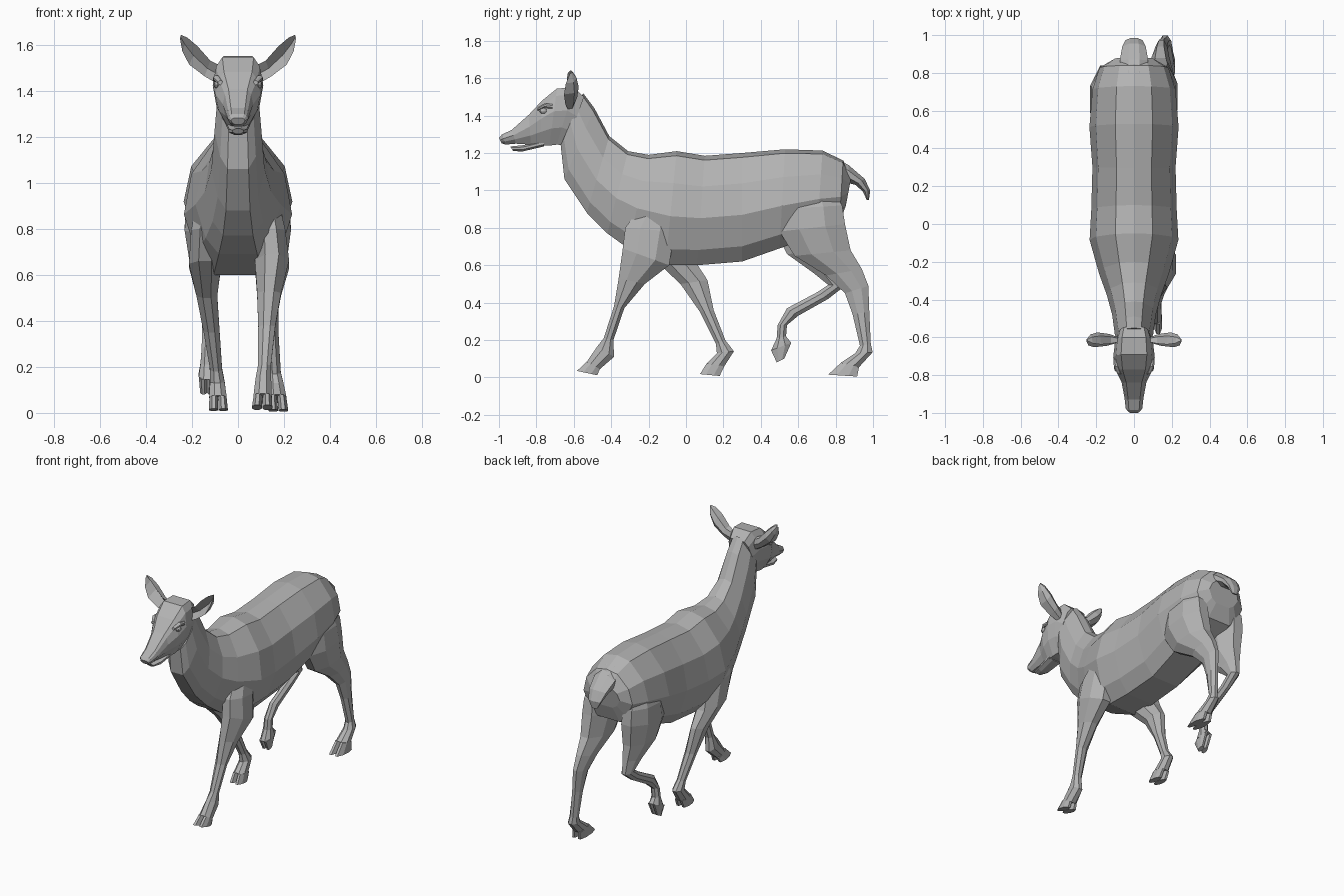
import bpy, bmesh
from mathutils import Matrix

coat = bpy.data.materials.new("grey_coat")
coat.diffuse_color = (0.45, 0.45, 0.45, 1)


def finish(bm, name):
    bmesh.ops.recalc_face_normals(bm, faces=bm.faces)
    me = bpy.data.meshes.new(name)
    bm.to_mesh(me)
    bm.free()
    me.materials.append(coat)
    ob = bpy.data.objects.new(name, me)
    bpy.context.collection.objects.link(ob)
    return ob


def skin(bm, rings):
    """Bridge a list of equal point rings and cap both ends."""
    vs = [[bm.verts.new(p) for p in r] for r in rings]
    n = len(vs[0])
    for a, b in zip(vs, vs[1:]):
        for i in range(n):
            j = (i + 1) % n
            bm.faces.new((a[i], a[j], b[j], b[i]))
    bm.faces.new(vs[0])
    bm.faces.new(vs[-1])


def section(ring, profile):
    """Ring = front y,z, back y,z, centre x, half width."""
    fy, fz, by, bz, x, w = ring
    right = [(x + k * w, fy + (by - fy) * t, fz + (bz - fz) * t) for t, k in profile]
    left = [(x - k * w, fy + (by - fy) * t, fz + (bz - fz) * t)
            for t, k in reversed(profile) if k > 0]
    return right + left


def loft(name, rings, profile):
    bm = bmesh.new()
    skin(bm, [section(r, profile) for r in rings])
    return finish(bm, name)


BODY = [(0, 0), (0.04, 0.42), (0.28, 0.86), (0.57, 1), (0.86, 0.76), (1, 0.45)]
HEAD = [(0, 0.62), (0.13, 0.86), (0.4, 1), (0.7, 0.85), (1, 0.42)]
LIMB = [(0, 0.4), (0.3, 1), (0.7, 1), (1, 0.4)]

# Neck and trunk as one continuous form
loft("body", [
    (-.55, 1.52, -.67, 1.24, 0, .090),
    (-.49, 1.44, -.65, 1.06, 0, .102),
    (-.41, 1.29, -.53, .88, 0, .116),
    (-.31, 1.21, -.42, .77, 0, .145),
    (-.20, 1.19, -.31, .69, 0, .185),
    (-.05, 1.21, -.11, .60, 0, .235),
    (.10, 1.185, .06, .60, 0, .226),
    (.30, 1.20, .30, .62, 0, .220),
    (.53, 1.22, .50, .69, 0, .236),
    (.73, 1.213, .70, .76, 0, .220),
    (.84, 1.16, .82, .82, 0, .182),
    (.885, 1.08, .855, .92, 0, .115)], BODY)

# Head and lower jaw
loft("head", [
    (-.545, 1.50, -.64, 1.24, 0, .085),
    (-.60, 1.55, -.69, 1.245, 0, .102),
    (-.69, 1.545, -.73, 1.24, 0, .110),
    (-.77, 1.48, -.78, 1.24, 0, .098),
    (-.84, 1.405, -.83, 1.245, 0, .066),
    (-.93, 1.325, -.91, 1.25, 0, .050),
    (-.985, 1.298, -.965, 1.245, 0, .044),
    (-1.0, 1.28, -.985, 1.252, 0, .030)], HEAD)
loft("lower_jaw", [
    (-.76, 1.27, -.76, 1.235, 0, .050),
    (-.87, 1.242, -.88, 1.207, 0, .038),
    (-.94, 1.235, -.925, 1.212, 0, .024)], LIMB)

# Tail, flowing out of the croup
loft("tail", [
    (.80, 1.175, .82, 1.04, 0, .075),
    (.87, 1.135, .865, 1.04, 0, .075),
    (.955, 1.062, .905, 1.03, 0, .062),
    (.985, 1.0, .945, .995, 0, .045),
    (.978, .95, .966, .95, 0, .02)], LIMB)


def leg(name, rings):
    """Limb down to the pastern, then a cloven pair of toes."""
    loft(name, rings[:-1], LIMB)
    bm = bmesh.new()
    for s in (-1, 1):
        toe = [(a, b, c, d, x + s * w * .5, w * .48) for a, b, c, d, x, w in rings[-2:]]
        skin(bm, [section(r, LIMB) for r in toe])
    finish(bm, name + "_hoof")


# Leading front leg
leg("front_leg_right", [
    (-.23, .93, -.06, .92, .125, .050),
    (-.325, .80, -.06, .78, .140, .066),
    (-.338, .69, -.09, .60, .148, .074),
    (-.36, .53, -.22, .50, .135, .052),
    (-.385, .38, -.33, .37, .125, .037),
    (-.44, .21, -.388, .20, .115, .028),
    (-.475, .165, -.385, .11, .110, .034),
    (-.53, .085, -.46, .045, .107, .040),
    (-.583, .035, -.475, .012, .105, .045)])

# Trailing front leg
leg("front_leg_left", [
    (-.22, .93, -.04, .92, -.125, .050),
    (-.27, .80, .00, .78, -.138, .066),
    (-.20, .66, .05, .62, -.143, .070),
    (-.03, .50, .115, .52, -.135, .045),
    (.075, .35, .148, .36, -.115, .035),
    (.160, .18, .210, .20, -.095, .026),
    (.165, .13, .256, .140, -.090, .032),
    (.11, .075, .205, .060, -.087, .038),
    (.075, .018, .180, .008, -.085, .042)])

# Standing hind leg
leg("hind_leg_right", [
    (.55, 1.0, .77, 1.02, .14, .045),
    (.50, .90, .835, .92, .143, .076),
    (.50, .78, .85, .82, .142, .088),
    (.58, .65, .88, .68, .140, .072),
    (.75, .545, .94, .58, .140, .047),
    (.85, .45, .975, .49, .145, .032),
    (.89, .34, .980, .35, .150, .026),
    (.93, .17, .988, .18, .160, .026),
    (.905, .13, .998, .135, .165, .032),
    (.83, .08, .925, .055, .170, .040),
    (.76, .015, .915, .005, .175, .044)])

# Lifted hind leg, folded at the hock
leg("hind_leg_left", [
    (.55, 1.0, .77, 1.02, -.14, .045),
    (.49, .90, .83, .92, -.145, .080),
    (.48, .78, .84, .82, -.142, .090),
    (.54, .66, .83, .68, -.140, .072),
    (.68, .56, .84, .58, -.135, .045),
    (.76, .495, .85, .49, -.130, .032),
    (.70, .455, .76, .42, -.130, .026),
    (.54, .37, .600, .33, -.130, .026),
    (.49, .28, .540, .28, -.132, .026),
    (.485, .21, .535, .22, -.135, .028),
    (.455, .145, .563, .185, -.135, .036),
    (.485, .08, .525, .10, -.135, .030)])

# Ears: cupped sections, upper edge x,z, lower edge x,z, depth
EAR = [(.080, 1.51, .09, 1.43, .03), (.12, 1.53, .145, 1.462, .06),
       (.175, 1.592, .212, 1.513, .075), (.220, 1.63, .242, 1.572, .055),
       (.248, 1.642, .252, 1.625, .010)]
for side, s in (("left", -1), ("right", 1)):
    rings = []
    for ux, uz, lx, lz, d in EAR:
        pts = [(0, -.3), (.5, .3), (1, -.5), (.9, .25), (.5, .55), (.1, .3)]
        rings.append([(s * (ux + (lx - ux) * t), -.615 + d * k, uz + (lz - uz) * t)
                      for t, k in pts])
    bm = bmesh.new()
    skin(bm, rings)
    finish(bm, "ear_" + side)

    # Eye and overhanging brow
    bm = bmesh.new()
    bmesh.ops.create_uvsphere(bm, u_segments=8, v_segments=6, radius=.02)
    bmesh.ops.transform(bm, matrix=Matrix.Translation((s * .090, -.762, 1.425))
                        @ Matrix.Diagonal((.8, 1.1, .8, 1)), verts=bm.verts)
    finish(bm, "eye_" + side)
    loft("brow_" + side, [
        (-.715, 1.462, -.715, 1.435, s * .098, .010),
        (-.755, 1.466, -.755, 1.442, s * .092, .015),
        (-.795, 1.443, -.795, 1.425, s * .076, .010)], LIMB)
